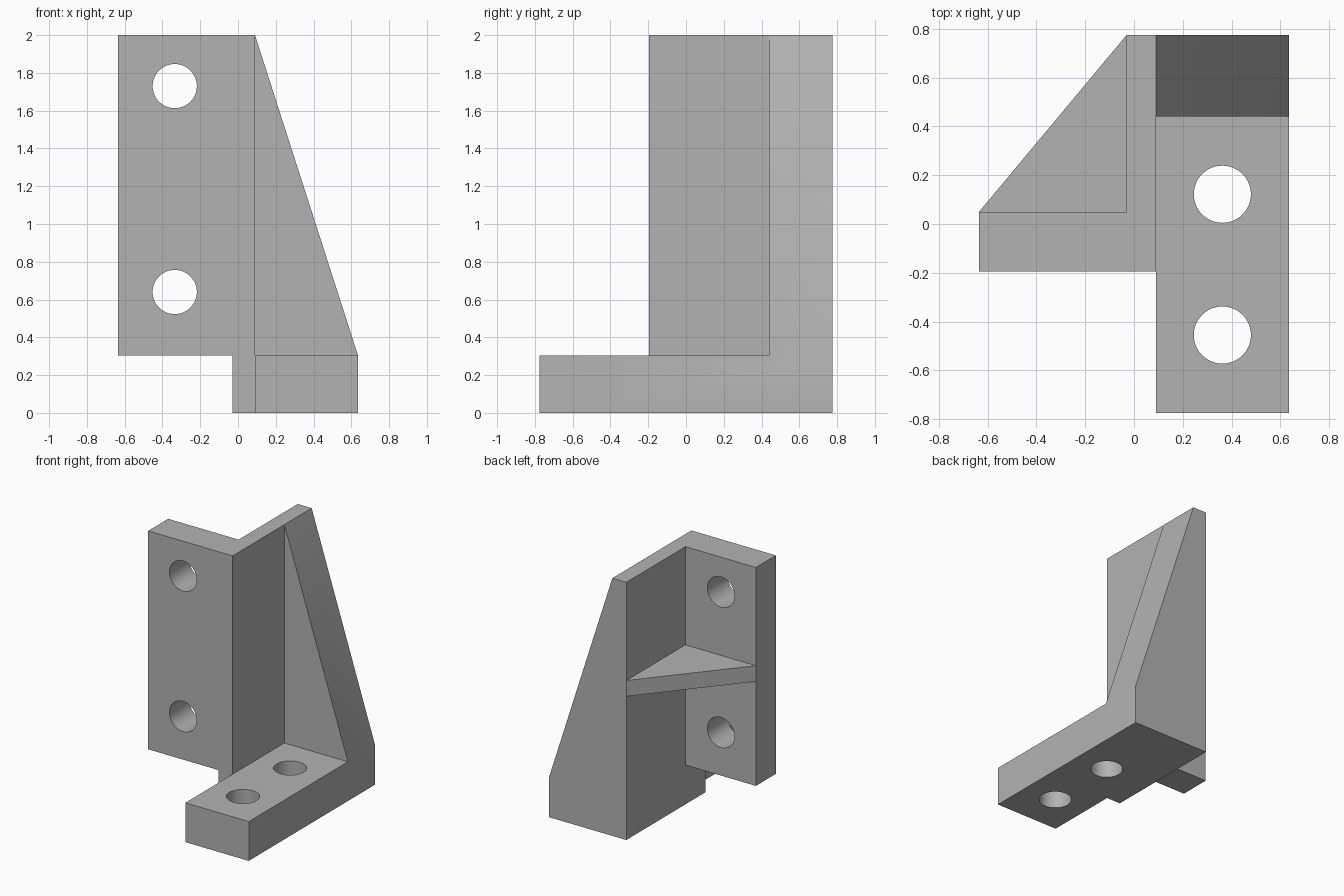
import bpy, bmesh
from mathutils import Matrix, Vector

if "Cube" in bpy.data.objects:
    bpy.data.objects.remove(bpy.data.objects["Cube"], do_unlink=True)

# Key dimensions
HALF_X, HALF_Y, TOP = 0.635, 0.775, 2.0
WEB_IN, WEB_OUT = -0.03, 0.09
FLANGE_FRONT, FLANGE_BACK = -0.195, 0.05
FOOT_TOP, RIB_FRONT = 0.305, 0.44
HOLE_R = 0.117

steel = bpy.data.materials.new("steel grey")
steel.use_nodes = True
colour = (0.45, 0.45, 0.45, 1)
steel.diffuse_color = colour
steel.node_tree.nodes["Principled BSDF"].inputs["Base Color"].default_value = colour


def add_object(name, bm):
    bmesh.ops.recalc_face_normals(bm, faces=bm.faces)
    mesh = bpy.data.meshes.new(name)
    bm.to_mesh(mesh)
    bm.free()
    mesh.materials.append(steel)
    obj = bpy.data.objects.new(name, mesh)
    bpy.context.collection.objects.link(obj)
    return obj


def prism(name, points, offset):
    """Extrude a closed outline along an offset."""
    bm = bmesh.new()
    face = bm.faces.new([bm.verts.new(p) for p in points])
    ext = bmesh.ops.extrude_face_region(bm, geom=[face], use_keep_orig=True)
    moved = [v for v in ext["geom"] if isinstance(v, bmesh.types.BMVert)]
    bmesh.ops.translate(bm, verts=moved, vec=Vector(offset))
    return add_object(name, bm)


def box(name, x0, x1, y0, y1, z0, z1):
    outline = [(x0, y0, z0), (x1, y0, z0), (x1, y1, z0), (x0, y1, z0)]
    return prism(name, outline, (0, 0, z1 - z0))


def drill(name, centre, axis):
    bm = bmesh.new()
    turn = Matrix.Rotation(1.570796, 4, "X") if axis == "Y" else Matrix()
    bmesh.ops.create_cone(bm, cap_ends=True, segments=64, radius1=HOLE_R,
                          radius2=HOLE_R, depth=0.6,
                          matrix=Matrix.Translation(centre) @ turn)
    return add_object(name, bm)


def combine(target, tool, operation):
    mod = target.modifiers.new(operation, "BOOLEAN")
    mod.operation, mod.solver, mod.object = operation, "EXACT", tool
    bpy.context.view_layer.objects.active = target
    bpy.ops.object.modifier_apply(modifier=mod.name)
    bpy.data.objects.remove(tool, do_unlink=True)


# Upright web, wall flange and floor foot
bracket = box("angle_bracket", WEB_IN, WEB_OUT, FLANGE_FRONT, HALF_Y, 0, TOP)
flange = box("flange", -HALF_X, WEB_OUT, FLANGE_FRONT, FLANGE_BACK, FOOT_TOP, TOP)
foot = box("foot", WEB_OUT, HALF_X, -HALF_Y, HALF_Y, 0, FOOT_TOP)

# Sloping rib standing on the back of the foot
rib = prism("sloping_rib",
            [(0.03, RIB_FRONT, 0), (HALF_X, RIB_FRONT, 0),
             (HALF_X, RIB_FRONT, FOOT_TOP), (WEB_OUT, RIB_FRONT, TOP),
             (0.03, RIB_FRONT, TOP)],
            (0, HALF_Y - RIB_FRONT, 0))

# Flat triangular brace between flange and web
brace = prism("brace",
              [(-HALF_X, FLANGE_BACK, 1.115), (-0.5, -0.05, 1.115),
               (0, -0.05, 1.115), (0, HALF_Y, 1.115), (WEB_IN, HALF_Y, 1.115)],
              (0, 0, 0.123))

for part in (flange, foot, rib, brace):
    combine(bracket, part, "UNION")

# Bolt holes
for z in (0.64, 1.73):
    combine(bracket, drill("flange_hole", (-0.335, -0.07, z), "Y"), "DIFFERENCE")
for y in (-0.455, 0.122):
    combine(bracket, drill("foot_hole", (0.362, y, 0.15), "Z"), "DIFFERENCE")

# Tidy coplanar faces, then smooth the bores
bm = bmesh.new()
bm.from_mesh(bracket.data)
bmesh.ops.remove_doubles(bm, verts=bm.verts, dist=0.0001)
bmesh.ops.dissolve_limit(bm, angle_limit=0.005, verts=bm.verts, edges=bm.edges)
bm.to_mesh(bracket.data)
bm.free()
bpy.ops.object.select_all(action="DESELECT")
bracket.select_set(True)
bpy.context.view_layer.objects.active = bracket
bpy.ops.object.shade_smooth_by_angle()
